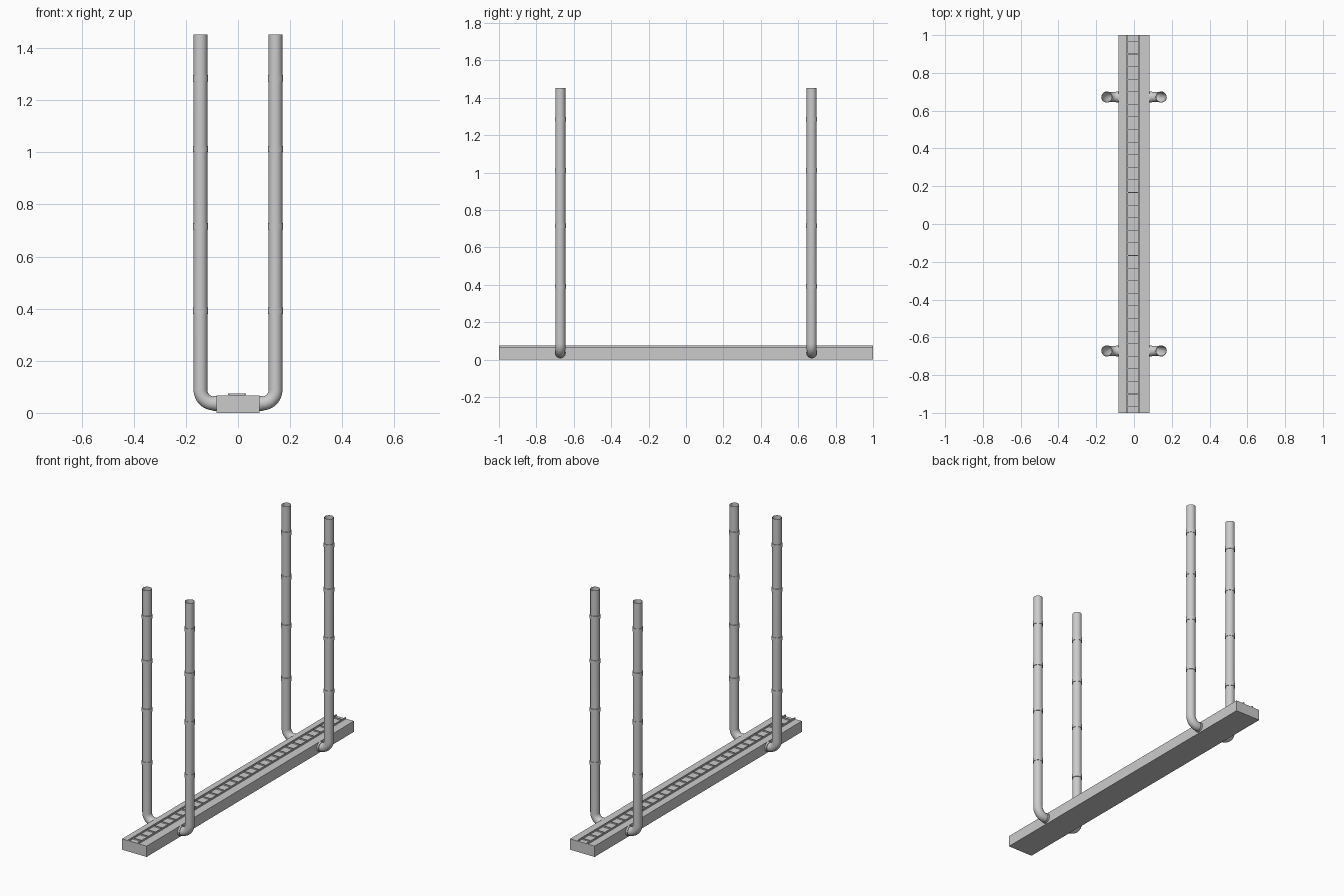
import bpy, bmesh
from math import sin, cos, pi, radians
from mathutils import Vector, Matrix

if "Cube" in bpy.data.objects:
    bpy.data.objects.remove(bpy.data.objects["Cube"])

PX, PY, PZ = 0.144, 0.672, 0.036   # riser x / y position, outlet height
R, RC, BEND, TOP = 0.0265, 0.0295, 0.052, 1.452
SEG = 32


def finish(name, bm, smooth=False, mirror=False):
    bmesh.ops.recalc_face_normals(bm, faces=bm.faces)
    me = bpy.data.meshes.new(name)
    bm.to_mesh(me)
    bm.free()
    ob = bpy.data.objects.new(name, me)
    bpy.context.collection.objects.link(ob)
    if mirror:
        m = ob.modifiers.new("four_copies", 'MIRROR')
        m.use_axis = (True, True, False)
        m.use_mirror_merge = False
    if smooth:
        bpy.ops.object.select_all(action='DESELECT')
        ob.select_set(True)
        bpy.context.view_layer.objects.active = ob
        bpy.ops.object.shade_smooth_by_angle(angle=radians(35))
    return ob


def add_box(bm, x0, x1, y0, y1, z0, z1):
    mat = Matrix.Translation(((x0 + x1) / 2, (y0 + y1) / 2, (z0 + z1) / 2)) \
        @ Matrix.Diagonal((x1 - x0, y1 - y0, z1 - z0, 1))
    bmesh.ops.create_cube(bm, size=1, matrix=mat)


def sweep(bm, stations):
    """Rings at (point, tangent, radius) in the XZ plane, bridged together."""
    side = Vector((0, 1, 0))
    prev = None
    for p, t, r in stations:
        n = side.cross(t).normalized()
        ring = [bm.verts.new(p + r * (cos(2 * pi * i / SEG) * n + sin(2 * pi * i / SEG) * side))
                for i in range(SEG)]
        if prev:
            for i in range(SEG):
                j = (i + 1) % SEG
                bm.faces.new((prev[i], prev[j], ring[j], ring[i]))
        prev = ring


def collar(bm, p, t, half):
    sweep(bm, [(p - t * half, t, R - 0.001), (p - t * half, t, RC),
               (p + t * half, t, RC), (p + t * half, t, R - 0.001)])


# Long channel body
bm = bmesh.new()
add_box(bm, -0.083, 0.083, -1, 1, 0, 0.066)
finish("channel_body", bm)

# Two rails on top
bm = bmesh.new()
for x in (-0.036, 0.028):
    add_box(bm, x - 0.003, x + 0.003, -1, 1, 0.065, 0.075)
finish("grate_rails", bm)

# Thin slats between the rails
bm = bmesh.new()
COUNT = 30
for i in range(COUNT):
    y = -1 + 2 * (i + 0.5) / COUNT
    add_box(bm, -0.036, 0.028, y - 0.0015, y + 0.0015, 0.065, 0.074)
finish("grate_slats", bm)

# Open-topped riser pipe with an elbow into the channel side
X, Y, Z = Vector((1, 0, 0)), Vector((0, PY, 0)), Vector((0, 0, 1))
centre = Y + Vector((PX - BEND, 0, PZ + BEND))
stations = [(Y + Vector((0.08, 0, PZ)), X, R)]
for k in range(13):
    a = pi / 2 * k / 12
    stations.append((centre + BEND * Vector((sin(a), 0, -cos(a))),
                     Vector((cos(a), 0, sin(a))), R))
stations.append((Y + Vector((PX, 0, TOP)), Z, R))
bm = bmesh.new()
sweep(bm, stations)
finish("riser_pipes", bm, smooth=True, mirror=True)

# Joint collars up the risers and at the channel
bm = bmesh.new()
for z in (0.392, 0.716, 1.013, 1.284):
    collar(bm, Y + Vector((PX, 0, z)), Z, 0.012)
collar(bm, Y + Vector((0.088, 0, PZ)), X, 0.006)
finish("pipe_collars", bm, smooth=True, mirror=True)
